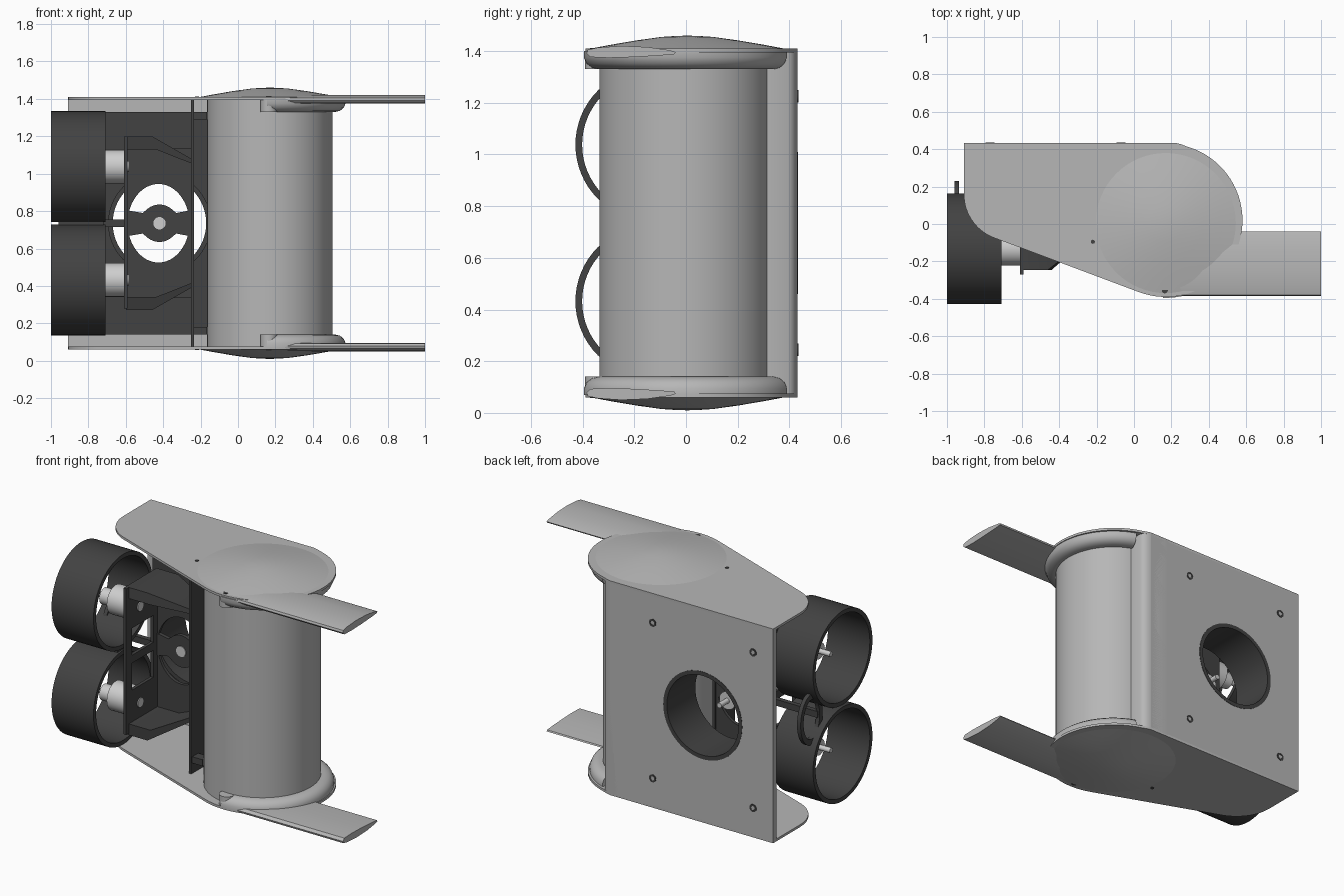
import bpy, bmesh, math
from mathutils import Vector

if "Cube" in bpy.data.objects:
    bpy.data.objects.remove(bpy.data.objects["Cube"])

MID = 0.735          # mirror height
CX, CY = 0.17, 0.0   # main hull axis


def material(name, v):
    m = bpy.data.materials.new(name)
    m.diffuse_color = (v, v, v, 1)
    m.use_nodes = True
    m.node_tree.nodes["Principled BSDF"].inputs["Base Color"].default_value = m.diffuse_color
    return m


LIGHT = material("light grey", 0.47)
DARK = material("dark grey", 0.055)
METAL = material("bright metal", 0.62)


def finish(name, bm, mat):
    bmesh.ops.remove_doubles(bm, verts=bm.verts, dist=1e-5)
    bmesh.ops.recalc_face_normals(bm, faces=bm.faces)
    me = bpy.data.meshes.new(name)
    bm.to_mesh(me)
    bm.free()
    me.materials.append(mat)
    ob = bpy.data.objects.new(name, me)
    bpy.context.collection.objects.link(ob)
    return ob


def place(axis, a, b, t):
    return {'x': Vector((t, a, b)), 'y': Vector((a, t, b)), 'z': Vector((a, b, t))}[axis]


def prism(name, pts, axis, lo, hi, mat):
    """Extrude a 2D outline along an axis."""
    bm = bmesh.new()
    face = bm.faces.new([bm.verts.new(place(axis, a, b, lo)) for a, b in pts])
    new = bmesh.ops.extrude_face_region(bm, geom=[face])['geom']
    shift = place(axis, 0, 0, hi - lo)
    bmesh.ops.translate(bm, vec=shift, verts=[v for v in new if isinstance(v, bmesh.types.BMVert)])
    return finish(name, bm, mat)


def box(name, x, y, z, mat):
    return prism(name, [(x[0], y[0]), (x[1], y[0]), (x[1], y[1]), (x[0], y[1])], 'z', z[0], z[1], mat)


def arc(cx, cy, rx, ry, a0, a1, n):
    out = []
    for i in range(n + 1):
        a = math.radians(a0 + (a1 - a0) * i / n)
        out.append((cx + rx * math.cos(a), cy + ry * math.sin(a)))
    return out


def circle(a, b, r, n=32, ry=None):
    return arc(a, b, r, ry or r, 0, 360, n)[:-1]


def lathe(name, profile, axis, c, mat, a0=0, a1=360, n=64, closed=True):
    """Sweep (radius, height) points around an axis through c."""
    bm = bmesh.new()
    rows = []
    for i in range(n + 1):
        a = math.radians(a0 + (a1 - a0) * i / n)
        rows.append([bm.verts.new(place(axis, c[0] + r * math.cos(a), c[1] + r * math.sin(a), t))
                     for r, t in profile])
    m = len(profile)
    for r0, r1 in zip(rows, rows[1:]):
        for j in range(m if closed else m - 1):
            k = (j + 1) % m
            bm.faces.new((r0[j], r0[k], r1[k], r1[j]))
    if a1 - a0 < 360:
        bm.faces.new(rows[0])
        bm.faces.new(rows[-1])
    bmesh.ops.dissolve_degenerate(bm, dist=1e-6, edges=bm.edges)
    return finish(name, bm, mat)


def cut(ob, cutter):
    mod = ob.modifiers.new("cut", 'BOOLEAN')
    mod.operation, mod.object, mod.solver = 'DIFFERENCE', cutter, 'EXACT'
    bpy.context.view_layer.objects.active = ob
    bpy.ops.object.modifier_apply(modifier=mod.name)
    bpy.data.objects.remove(cutter, do_unlink=True)


def tube(name, axis, c, r0, r1, lo, hi, mat):
    return lathe(name, [(r0, lo), (r1, lo), (r1, hi), (r0, hi)], axis, c, mat)


# Main hull cylinder
prism("hull_cylinder", circle(CX, CY, 0.335, 64), 'z', 0.075, 1.395, LIGHT)

# End plates, domes, rims and fins, mirrored top and bottom
outline = ([(-0.91, 0.432), (-0.91, 0.16)] + arc(-0.66, 0.16, 0.25, 0.25, 190, 248, 8)
           + arc(CX, 0.02, 0.41, 0.41, 249, 434, 40) + [(0.255, 0.425), (0.23, 0.432)])
for s, side in ((1, "top"), (-1, "bottom")):
    def h(z):
        return MID + s * (z - MID)
    prism(side + "_plate", outline, 'z', h(1.395), h(1.41), LIGHT)
    lathe(side + "_dome", [(0.385, h(1.408)), (0.3, h(1.424)), (0.2, h(1.441)), (0.1, h(1.455)),
                           (0.04, h(1.459)), (0, h(1.46))], 'z', (CX, 0.005), LIGHT, closed=False)
    lathe(side + "_rim", [(0.33, h(1.40)), (0.405, h(1.40)), (0.405, h(1.375)), (0.395, h(1.352)),
                          (0.375, h(1.336)), (0.35, h(1.33)), (0.33, h(1.33))],
          'z', (CX, 0.01), LIGHT, -92, 70, 48)
    prism(side + "_fin_pivot", circle(0.165, -0.345, 0.045), 'z', h(1.33), h(1.40), LIGHT)
    fin = [(-0.385, 1.392), (-0.38, 1.405), (-0.34, 1.414), (-0.25, 1.42), (-0.15, 1.416), (-0.06, 1.403),
           (-0.04, 1.396), (-0.045, 1.388), (-0.1, 1.383), (-0.2, 1.377), (-0.3, 1.374), (-0.37, 1.377)]
    prism(side + "_fin", [(y, h(z)) for y, z in fin], 'x', 0.2, 1.0, LIGHT)
    for x, y, r in ((-0.22, -0.095, 0.011), (0.165, -0.355, 0.016)):
        prism(side + "_bolt_hole", circle(x, y, r, 16), 'z', h(1.405), h(1.413), DARK)
    # Tabs joining the strut to the hull
    box(side + "_strut_tab", (-0.235, -0.165), (-0.12, -0.06), sorted((h(1.29), h(1.33))), DARK)

# Back wall, corner fairing and inner dark panel with the duct hole
wall = box("back_wall", (-0.91, 0.23), (0.40, 0.432), (0.062, 1.408), LIGHT)
cut(wall, prism("cutter", circle(-0.42, MID, 0.272, 64), 'y', 0.3, 0.5, LIGHT))
prism("corner_fairing", [(0.1, 0.3), (0.1, 0.432), (0.23, 0.432), (0.255, 0.425), (0.275, 0.413),
                         (0.285, 0.395), (0.285, 0.3)], 'z', 0.07, 1.40, LIGHT)
panel = box("inner_panel", (-0.86, -0.1), (0.375, 0.4), (0.14, 1.33), DARK)
cut(panel, prism("cutter", circle(-0.42, MID, 0.26, 64), 'y', 0.3, 0.5, DARK))
tube("rear_duct", 'y', (-0.42, MID), 0.25, 0.275, 0.15, 0.434, DARK)

# Back wall bolts
for x in (-0.77, -0.07):
    for z in (MID - 0.49, MID + 0.49):
        tube("bolt_ring", 'y', (x, z), 0.013, 0.024, 0.425, 0.435, DARK)
        prism("bolt_head", circle(x, z, 0.014, 6), 'y', 0.425, 0.434, LIGHT)

# Vertical strut beside the hull
box("strut", (-0.25, -0.235), (-0.13, 0.07), (0.075, 1.395), DARK)

# Bracket: base with oval opening, spider arm, side plate and flanges
base = box("bracket_base", (-0.61, -0.24), (0.04, 0.06), (MID - 0.4, MID + 0.4), DARK)
cut(base, prism("cutter", circle(-0.425, MID, 0.165, 48, 0.21), 'y', 0, 0.1, DARK))
spider = (arc(-0.42, MID, 0.1, 0.1, 45, 135, 10) + [(-0.51, MID + 0.055), (-0.6, MID + 0.07),
          (-0.6, MID - 0.07), (-0.51, MID - 0.055)] + arc(-0.42, MID, 0.1, 0.1, 225, 315, 10)
          + [(-0.33, MID - 0.055), (-0.25, MID - 0.07), (-0.25, MID + 0.07), (-0.33, MID + 0.055)])
prism("spider_arm", spider, 'y', 0.035, 0.06, DARK)
prism("rear_motor_face", circle(-0.42, MID, 0.033), 'y', 0.03, 0.04, METAL)
prism("rear_motor", circle(-0.42, MID, 0.055), 'y', 0.06, 0.19, METAL)
prism("rear_motor_shaft", circle(-0.42, MID, 0.016), 'y', 0.19, 0.27, METAL)

side_plate = box("bracket_side", (-0.61, -0.59), (-0.27, 0.06), (0.28, 1.2), DARK)
for z in (MID - 0.11, MID + 0.11):
    cut(side_plate, box("cutter", (-0.7, -0.5), (-0.215, 0.0), (z - 0.085, z + 0.085), DARK))
for s in (1, -1):
    shape = [(-0.6, 1.2), (-0.46, 1.2), (-0.25, 1.08), (-0.25, 1.055), (-0.44, 1.13), (-0.6, 1.13)]
    flange = prism("bracket_flange", [(x, MID + s * (z - MID)) for x, z in shape], 'y', -0.245, 0.06, DARK)
    for v in flange.data.vertices:   # slope the front edge back towards the strut
        if v.co.x > -0.3 and v.co.y < -0.1:
            v.co.y = -0.08

# Two side thrusters
for z in (MID - 0.303, MID + 0.303):
    c = (-0.132, z)
    tube("thruster_ring", 'x', c, 0.27, 0.296, -1.0, -0.708, DARK)
    prism("thruster_motor", circle(*c, 0.09), 'x', -0.76, -0.61, METAL)
    prism("thruster_nose", circle(*c, 0.05), 'x', -0.84, -0.76, METAL)
    prism("thruster_shaft", circle(*c, 0.016), 'x', -0.92, -0.84, METAL)
    prism("motor_plug", circle(*c, 0.03, 20), 'x', -0.592, -0.584, METAL)

# Clip linking the two rings, with a rear loop
box("ring_link", (-0.96, -0.72), (-0.17, -0.09), (MID - 0.015, MID + 0.015), DARK)
loop = prism("clip_loop", circle(0.12, MID, 0.11, 32, 0.16), 'x', -0.96, -0.935, DARK)
cut(loop, prism("cutter", circle(0.12, MID, 0.08, 32, 0.125), 'x', -1.1, -0.8, DARK))
box("clip_arm", (-0.95, -0.6), (0.02, 0.05), (MID - 0.02, MID + 0.02), DARK)

# Smooth round surfaces, keep hard edges
bpy.ops.object.select_all(action='SELECT')
bpy.context.view_layer.objects.active = bpy.data.objects["hull_cylinder"]
bpy.ops.object.shade_smooth_by_angle(angle=math.radians(30))
